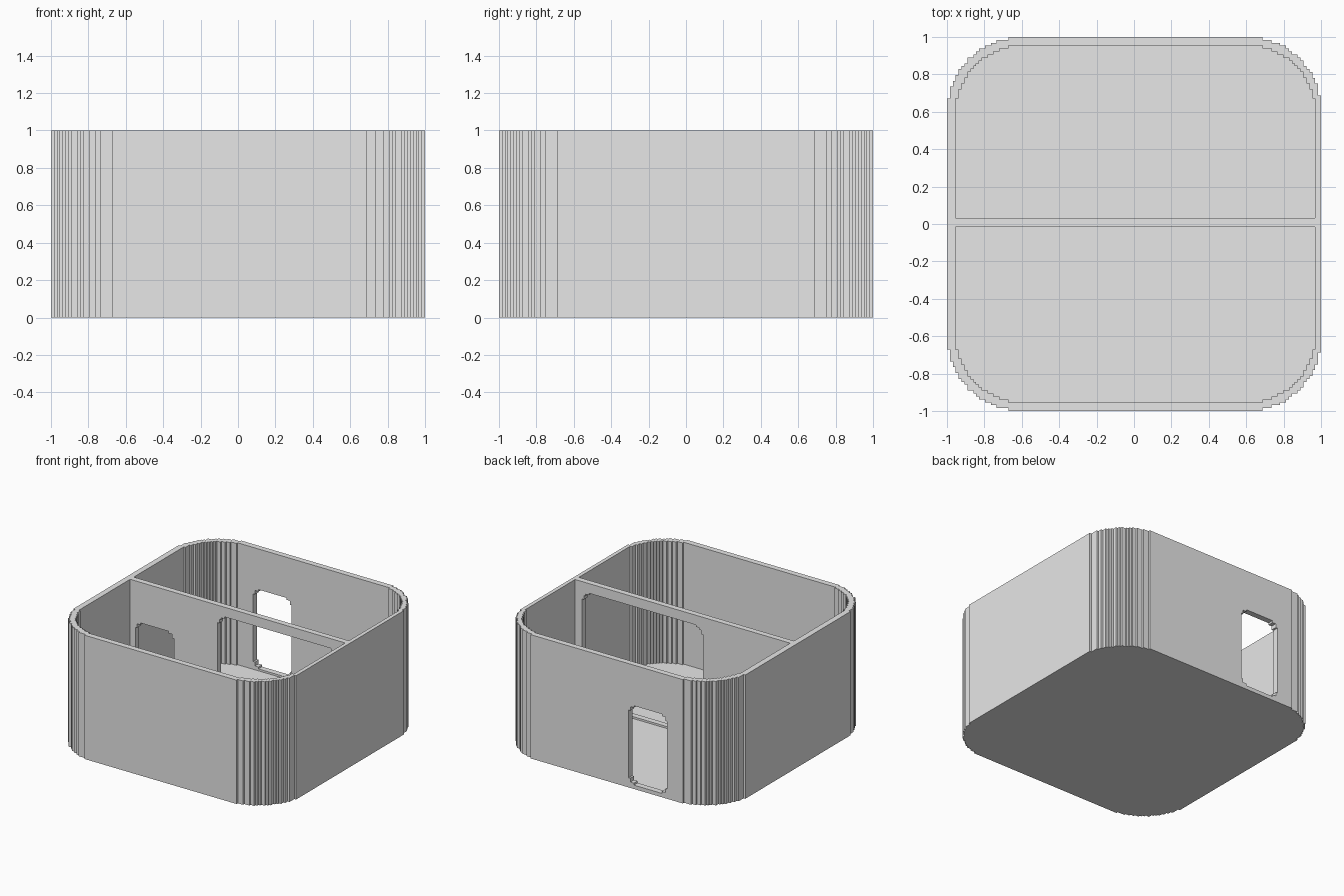
import bpy
import bmesh
import math

old = bpy.data.objects.get("Cube")
if old:
    bpy.data.objects.remove(old, do_unlink=True)

H = 1 / 64  # step size of the blocky outline

grey = bpy.data.materials.new("light_grey")
grey.use_nodes = True
grey.diffuse_color = (0.8, 0.8, 0.8, 1)
grey.node_tree.nodes["Principled BSDF"].inputs["Base Color"].default_value = (0.8, 0.8, 0.8, 1)


def snap(v):
    return round(v / H) * H


def stepped_outline(x0, x1, y0, y1, r, low=-9, high=9):
    """Rounded rectangle whose corners are cut into square steps, clipped to low..high."""
    top, bottom = [], []
    first, last = round(x0 / H), round(x1 / H)
    for i in range(first, last):
        x = (i + 0.5) * H
        d = max(x0 + r - x, x - (x1 - r), 0)
        drop = r - math.sqrt(max(r * r - d * d, 0))
        for side, y in ((top, min(snap(y1 - drop), high)), (bottom, max(snap(y0 + drop), low))):
            if side and abs(side[-1][1] - y) < H / 2:
                side[-1] = ((i + 1) * H, y)      # lengthen the current step
            else:
                side += [(i * H, y), ((i + 1) * H, y)]
    loop = bottom + top[::-1]
    return [p for k, p in enumerate(loop) if math.dist(p, loop[k - 1]) > H / 4]


def prism(name, outline, a, b, upright=False):
    """Extrude an outline from a to b, along z, or along y when upright."""
    bm = bmesh.new()
    verts = [bm.verts.new((u, a, v) if upright else (u, v, a)) for u, v in outline]
    face = bm.faces.new(verts)
    moved = bmesh.ops.extrude_face_region(bm, geom=[face])["geom"]
    shift = (0, b - a, 0) if upright else (0, 0, b - a)
    bmesh.ops.translate(bm, vec=shift, verts=[g for g in moved if isinstance(g, bmesh.types.BMVert)])
    bmesh.ops.recalc_face_normals(bm, faces=bm.faces)
    mesh = bpy.data.meshes.new(name)
    bm.to_mesh(mesh)
    bm.free()
    mesh.materials.append(grey)
    obj = bpy.data.objects.new(name, mesh)
    bpy.context.collection.objects.link(obj)
    return obj


def cut(target, cutter):
    cutter.hide_render = True
    mod = target.modifiers.new("cut", "BOOLEAN")
    mod.operation = "DIFFERENCE"
    mod.solver = "EXACT"
    mod.object = cutter
    bpy.context.view_layer.objects.active = target
    bpy.ops.object.modifier_apply(modifier=mod.name)
    bpy.data.objects.remove(cutter, do_unlink=True)


# Outer body with stepped corners
box = prism("box_body", stepped_outline(-1, 1.003, -1, 1, 0.4), 0, 1)

# Two rooms, leaving the floor, outer walls and a dividing wall
inner = (-61 * H, 62 * H, -61 * H, 61 * H, 0.36)
cut(box, prism("front_room", stepped_outline(*inner, high=-H), H, 1.2))
cut(box, prism("back_room", stepped_outline(*inner, low=2 * H), H, 1.2))

# Doorways: back wall, small divider door, wide divider opening
sill = 2 * H
cut(box, prism("back_door", stepped_outline(-34 * H, -12 * H, sill, 43 * H, 0.08), 0.8, 1.2, True))
cut(box, prism("divider_door", stepped_outline(-58 * H, -36 * H, sill, 43 * H, 0.08), -0.1, 0.1, True))
cut(box, prism("divider_opening", stepped_outline(-11 * H, 58 * H, sill, 59 * H, 0.1), -0.1, 0.1, True))
